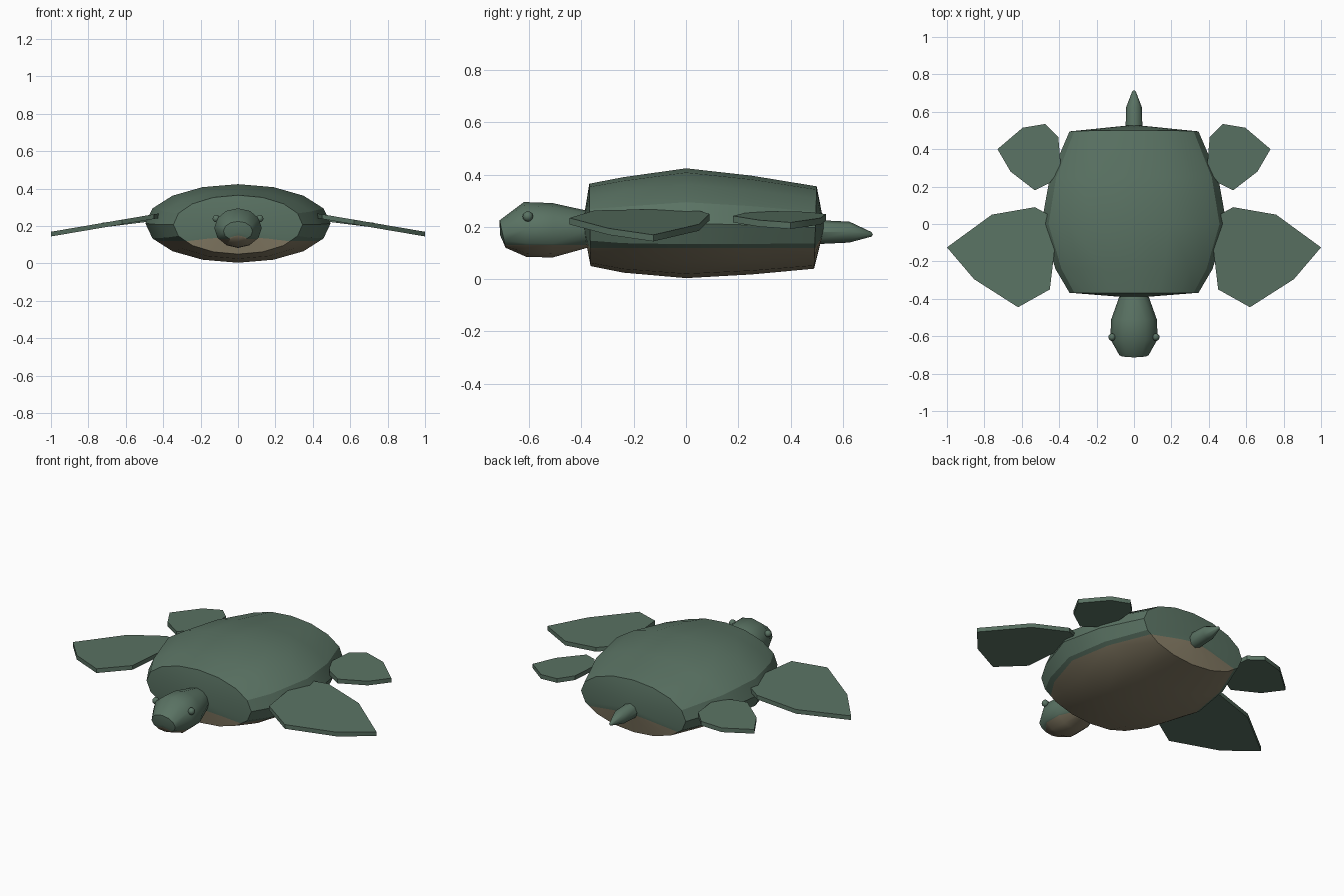
import bpy, bmesh, math
from mathutils import Vector

if "Cube" in bpy.data.objects:
    bpy.data.objects.remove(bpy.data.objects["Cube"])


def material(name, color):
    m = bpy.data.materials.new(name)
    m.diffuse_color = (*color, 1)
    m.use_nodes = True
    m.node_tree.nodes["Principled BSDF"].inputs["Base Color"].default_value = m.diffuse_color
    return m


GREEN = material("shell green", (0.102, 0.17, 0.125))
CREAM = material("belly tan", (0.235, 0.2, 0.13))


def finish(name, bm, angle=35):
    bmesh.ops.recalc_face_normals(bm, faces=bm.faces[:])
    mesh = bpy.data.meshes.new(name)
    bm.to_mesh(mesh)
    bm.free()
    ob = bpy.data.objects.new(name, mesh)
    bpy.context.collection.objects.link(ob)
    mesh.materials.append(GREEN)
    mesh.materials.append(CREAM)
    bpy.context.view_layer.objects.active = ob
    ob.select_set(True)
    bpy.ops.object.shade_smooth_by_angle(angle=math.radians(angle))
    ob.select_set(False)
    return ob


def loft(rings, sides, start, end):
    """Rings are (y at bottom, y at top, half width, bottom z, top z); ends are cones."""
    bm = bmesh.new()
    part = bm.faces.layers.int.new("part")  # 0 side, 1 front cap, 2 back cap
    loops = []
    for y0, y1, rx, z0, z1 in rings:
        loop = []
        for i in range(sides):
            a = math.tau * i / sides
            t = (1 + math.sin(a)) / 2
            loop.append(bm.verts.new((rx * math.cos(a), y0 + (y1 - y0) * t, z0 + (z1 - z0) * t)))
        loops.append(loop)
    for a, b in zip(loops, loops[1:]):
        for i in range(sides):
            j = (i + 1) % sides
            bm.faces.new((a[i], a[j], b[j], b[i]))
    for k, loop, tip in ((1, loops[0], start), (2, loops[-1], end)):
        v = bm.verts.new(tip)
        for i in range(sides):
            bm.faces.new((loop[i], loop[(i + 1) % sides], v))[part] = k
    return bm


def paint_belly(bm, z, y_front, y_back):
    """Cut the sides level and the caps on a slant, and colour what lies below."""
    part = bm.faces.layers.int["part"]
    for k, (y, slope) in enumerate(((0, 0), (y_front, 1.5), (y_back, -1.5))):
        p, n = Vector((0, y, z)), Vector((0, slope, 1))
        faces = [f for f in bm.faces if f[part] == k]
        verts = {v for f in faces for v in f.verts}
        edges = {e for f in faces for e in f.edges}
        bmesh.ops.bisect_plane(bm, geom=list(verts) + list(edges) + faces,
                               plane_co=p, plane_no=n, dist=1e-5)
        for f in bm.faces:
            if f[part] == k and (f.calc_center_median() - p).dot(n) < 0:
                f.material_index = 1


# Shell and belly
bm = loft([
    (-0.365, -0.37, 0.345, 0.05, 0.365),
    (-0.24, -0.24, 0.42, 0.025, 0.39),
    (0.0, 0.0, 0.495, 0.004, 0.424),
    (0.25, 0.25, 0.45, 0.018, 0.396),
    (0.49, 0.50, 0.345, 0.04, 0.355),
], 16, (0, -0.395, 0.21), (0, 0.53, 0.2))
paint_belly(bm, 0.12, -0.367, 0.493)
finish("shell", bm, 28)

# Head with blunt snout
bm = loft([
    (-0.69, -0.713, 0.078, 0.12, 0.225),
    (-0.61, -0.62, 0.127, 0.085, 0.295),
    (-0.51, -0.51, 0.122, 0.083, 0.291),
    (-0.37, -0.37, 0.072, 0.122, 0.26),
], 12, (0, -0.712, 0.17), (0, -0.36, 0.19))
paint_belly(bm, 0.13, -0.69, -0.36)
finish("head", bm, 45)

# Tail
bm = loft([
    (0.48, 0.48, 0.046, 0.133, 0.227),
    (0.625, 0.625, 0.042, 0.14, 0.22),
    (0.71, 0.71, 0.009, 0.163, 0.18),
], 8, (0, 0.47, 0.18), (0, 0.715, 0.171))
finish("tail", bm, 45)

# Right-hand flippers: outline seen from above, top height at the root, and slope
FLIPPERS = {
    "front_flipper": ([(0.42, -0.1), (0.44, 0.04), (0.53, 0.09), (0.76, 0.05), (1, -0.125),
                       (0.855, -0.295), (0.62, -0.445), (0.45, -0.35)], 0.263, 0.17),
    "rear_flipper": ([(0.405, 0.465), (0.475, 0.535), (0.595, 0.515), (0.73, 0.4),
                      (0.66, 0.28), (0.53, 0.18), (0.45, 0.22), (0.39, 0.3)], 0.252, 0.125),
}
for side, label in ((1, "right"), (-1, "left")):
    # Eyes
    bm = bmesh.new()
    bmesh.ops.create_uvsphere(bm, u_segments=10, v_segments=6, radius=0.02)
    bmesh.ops.translate(bm, verts=bm.verts[:], vec=(side * 0.117, -0.605, 0.24))
    finish("eye_" + label, bm, 60)
    # Sloping plate flippers
    for name, (outline, z, slope) in FLIPPERS.items():
        bm = bmesh.new()
        top, bottom = ([bm.verts.new((side * x, y, z - drop - slope * (x - 0.45)))
                        for x, y in outline] for drop in (0, 0.025))
        bm.faces.new(top)
        bm.faces.new(bottom[::-1])
        for i in range(len(top)):
            bm.faces.new((top[i - 1], top[i], bottom[i], bottom[i - 1]))
        finish(name + "_" + label, bm)
